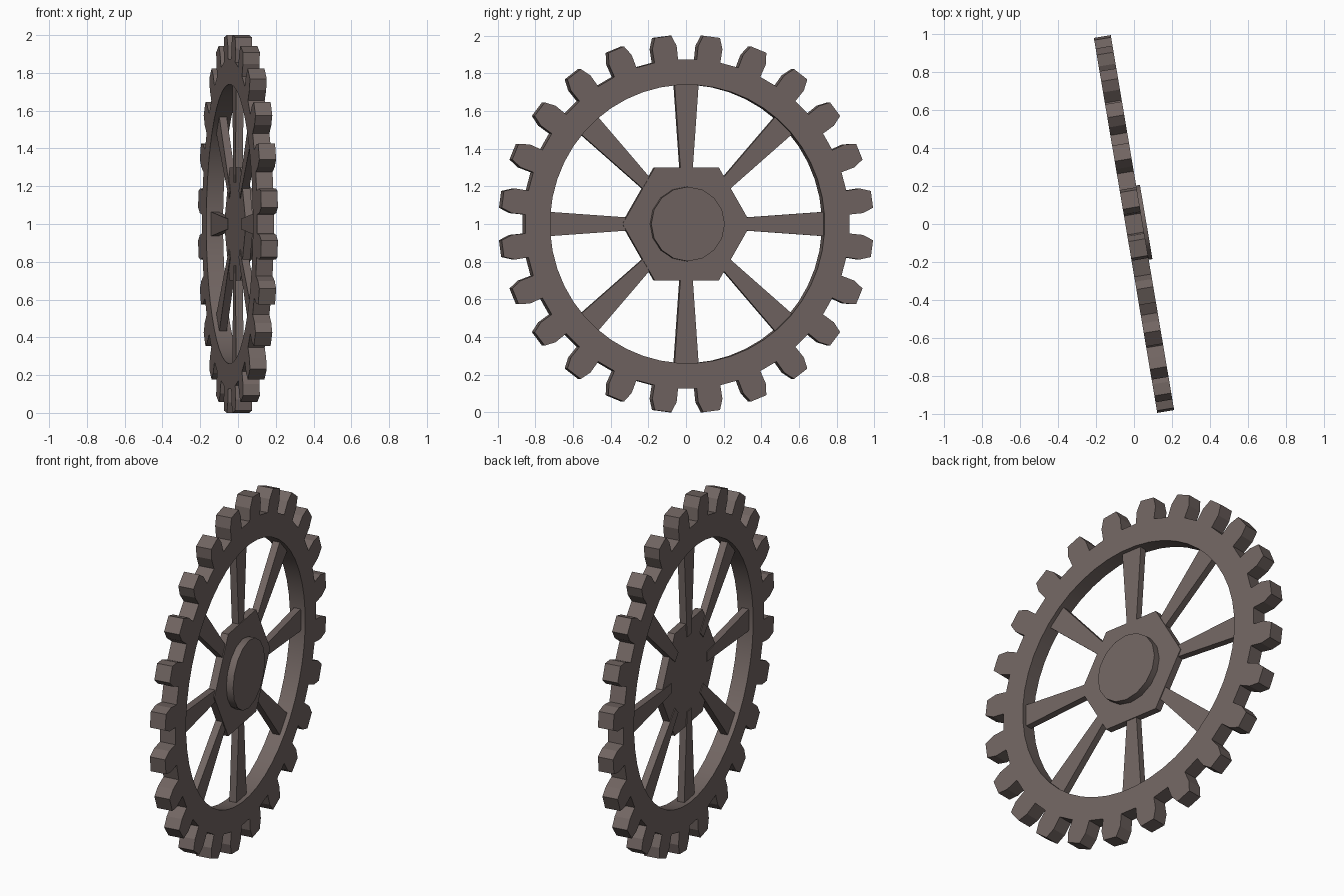
import bpy, bmesh, math

if "Cube" in bpy.data.objects:
    bpy.data.objects.remove(bpy.data.objects["Cube"])

YAW = math.radians(9.6)      # the wheel's axle is local x, turned slightly about z
TEETH, SPOKES = 24, 8

mat = bpy.data.materials.new("dull brown iron")
mat.diffuse_color = (0.165, 0.130, 0.121, 1)
mat.use_nodes = True
mat.node_tree.nodes["Principled BSDF"].inputs["Base Color"].default_value = mat.diffuse_color


def plate(name, polys, x0, x1, smooth=30):
    """Extrude flat (y, z) polygons from x0 to x1 along the axle."""
    bm = bmesh.new()
    for poly in polys:
        bm.faces.new([bm.verts.new((x0, y, z)) for y, z in poly])
    bmesh.ops.remove_doubles(bm, verts=bm.verts, dist=1e-5)
    ext = bmesh.ops.extrude_face_region(bm, geom=bm.faces[:], use_keep_orig=True)
    for v in ext["geom"]:
        if isinstance(v, bmesh.types.BMVert):
            v.co.x = x1
    bmesh.ops.recalc_face_normals(bm, faces=bm.faces)
    me = bpy.data.meshes.new(name)
    bm.to_mesh(me)
    bm.free()
    me.materials.append(mat)
    ob = bpy.data.objects.new(name, me)
    bpy.context.collection.objects.link(ob)
    ob.location.z = 1.0
    ob.rotation_euler.z = YAW
    bpy.ops.object.select_all(action='DESELECT')
    ob.select_set(True)
    bpy.context.view_layer.objects.active = ob
    bpy.ops.object.shade_smooth_by_angle(angle=math.radians(smooth))
    return ob


def polar(a, radial, side=0.0):
    """Point at a distance along direction a, shifted sideways."""
    return (radial * math.sin(a) + side * math.cos(a),
            radial * math.cos(a) - side * math.sin(a))


def ngon(n, r, start=0.0):
    return [polar(start + 2 * math.pi * i / n, r) for i in range(n)]


# Toothed rim: tooth, rim piece under it and gap piece beside it, repeated
step = 2 * math.pi / TEETH
base, shoulder, tip = (0.872, 0.064), (0.945, 0.066), (1.0027, 0.045)
polys = []
for i in range(TEETH):
    a = (i + 0.5) * step
    left = [polar(a, r, -w) for r, w in (base, shoulder, tip)]
    right = [polar(a, r, w) for r, w in (tip, shoulder, base)]
    in_l, in_r = polar(a - step / 4, 0.74), polar(a + step / 4, 0.74)
    nxt = polar(a + step, base[0], -base[1])
    in_n = polar(a + step * 0.75, 0.74)
    polys += [left + right, [left[0], right[-1], in_r, in_l],
              [right[-1], nxt, in_n, in_r]]
plate("toothed_rim", polys, -0.045, 0.045, smooth=12)

# Spokes flare towards the rim
for i in range(SPOKES):
    a = 2 * math.pi * i / SPOKES
    plate(f"spoke_{i + 1}",
          [[polar(a, 0.22, -0.028), polar(a, 0.745, -0.065),
            polar(a, 0.745, 0.065), polar(a, 0.22, 0.028)]], -0.02, 0.02)

# Hexagonal hub and round boss on the +x side
plate("hub", [ngon(6, 0.346, math.radians(30))], -0.016, 0.025)
plate("boss", [ngon(16, 0.198)], 0.0, 0.065)
